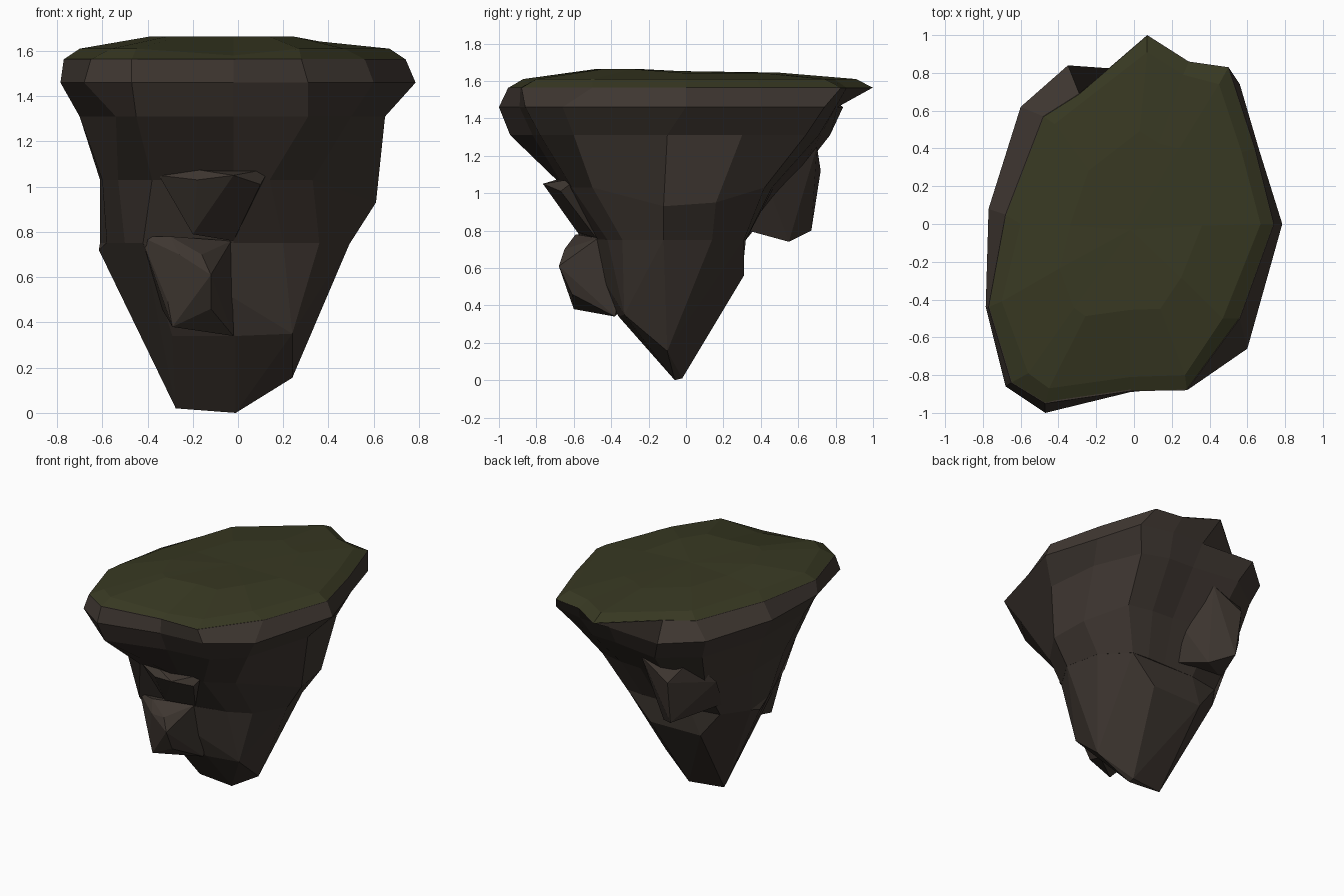
import bpy, bmesh
from mathutils import Vector

if "Cube" in bpy.data.objects:
    bpy.data.objects.remove(bpy.data.objects["Cube"])


def material(name, rgb):
    m = bpy.data.materials.new(name)
    m.diffuse_color = (*rgb, 1)
    m.use_nodes = True
    m.node_tree.nodes["Principled BSDF"].inputs["Base Color"].default_value = m.diffuse_color
    return m


ROCK = material("dark brown rock", (0.048, 0.037, 0.030))
GRASS = material("dark moss green", (0.039, 0.040, 0.016))


def finish(bm, name, mat):
    bmesh.ops.recalc_face_normals(bm, faces=bm.faces[:])
    me = bpy.data.meshes.new(name)
    bm.to_mesh(me)
    bm.free()
    me.materials.append(mat)
    ob = bpy.data.objects.new(name, me)
    bpy.context.collection.objects.link(ob)
    return ob


def loft(bm, sections):
    """Join (z, outline) sections of equal point count; returns vertex rings."""
    rings = [[bm.verts.new((x, y, z)) for x, y in pts] for z, pts in sections]
    for a, b in zip(rings, rings[1:]):
        n = len(a)
        for i in range(n):
            j = (i + 1) % n
            bm.faces.new((a[i], a[j], b[j], b[i]))
    return rings


def hull(name, pts, mat):
    """Faceted boulder wrapped around a few corner points."""
    bm = bmesh.new()
    vs = [bm.verts.new(p) for p in pts]
    res = bmesh.ops.convex_hull(bm, input=vs)
    junk = {g for g in res["geom_interior"] + res["geom_unused"]
            if isinstance(g, bmesh.types.BMVert)}
    bmesh.ops.delete(bm, geom=list(junk), context='VERTS')
    bmesh.ops.dissolve_limit(bm, angle_limit=0.12, verts=bm.verts[:], edges=bm.edges[:])
    return finish(bm, name, mat)


# Cross-sections, anticlockwise from front left
turf = [(-.45, -.87), (-.02, -.81), (.27, -.80), (.47, -.50), (.67, 0), (.57, .38), (.45, .74), (.26, .79),
        (.07, .91), (-.24, .67), (-.42, .53), (-.60, 0), (-.70, -.41), (-.56, -.79)]
lip = [(-.47, -.95), (-.02, -.885), (.28, -.88), (.56, -.50), (.74, 0), (.64, .40), (.50, .83), (.29, .86),
       (.07, 1.0), (-.29, .69), (-.48, .57), (-.68, .05), (-.77, -.44), (-.65, -.84)]
rim = [(-.47, -1.0), (-.02, -.89), (.31, -.86), (.60, -.66), (.785, 0), (.66, .40), (.56, .74), (.32, .80),
       (.07, .81), (-.35, .84), (-.60, .62), (-.77, .08), (-.785, -.44), (-.68, -.86)]
shoulder = [(-.45, -.94), (-.02, -.82), (.31, -.78), (.50, -.60), (.65, -.10), (.61, .30), (.47, .64), (.28, .71),
            (.08, .72), (-.28, .77), (-.54, .58), (-.70, .08), (-.70, -.40), (-.54, -.82)]
waist = [(-.38, -.62), (-.02, -.65), (.14, -.61), (.33, -.50), (.61, -.12), (.58, .16), (.40, .42), (.22, .46),
         (.05, .47), (-.25, .55), (-.50, .48), (-.61, .08), (-.60, -.30), (-.53, -.55)]
neck = [(-.42, -.57), (-.02, -.47), (.20, -.42), (.36, -.34), (.495, -.12), (.44, .14), (.27, .31), (.14, .32),
        (0, .32), (-.25, .32), (-.48, .28), (-.61, .10), (-.58, -.15), (-.50, -.35)]

# Rock body from the rim down to the neck
bm = bmesh.new()
rings = loft(bm, [(1.565, lip), (1.46, rim), (1.31, shoulder), (1.03, waist), (.75, neck)])
for i, z in ((4, .93), (5, .95)):
    rings[3][i].co.z = z
bm.faces.new(rings[0])
bm.faces.new(rings[-1])
finish(bm, "rock_body", ROCK)

# Tapering root below the neck
root = [(x, y, .752) for x, y in neck]
root += [(-.01, -.36, .34), (-.29, -.33, .34), (.24, -.33, .35), (.08, .31, .56), (-.33, .30, .56),
         (-.615, 0, .72), (-.275, -.06, .02), (-.01, -.06, 0), (-.01, -.02, .01), (.24, -.10, .155)]
hull("rock_root", root, ROCK)

# Outcrops: lower front, brow and back
hull("front_outcrop", [(-.30, -.59, .78), (-.03, -.47, .76), (-.43, -.55, .78), (-.26, -.65, .70),
                       (-.16, -.65, .70), (-.12, -.68, .61), (-.31, -.61, .49), (-.12, -.61, .46),
                       (-.29, -.60, .38), (-.02, -.38, .34), (-.36, -.25, .50), (-.02, -.30, .70)], ROCK)
hull("brow_ledge", [(-.34, -.60, 1.10), (-.35, -.64, 1.05), (-.18, -.73, 1.03), (-.02, -.765, 1.05),
                    (.10, -.67, 1.01), (.14, -.58, 1.08), (-.20, -.58, .79), (-.02, -.48, .76),
                    (-.15, -.45, 1.0)], ROCK)
hull("back_outcrop", [(-.45, .58, 1.27), (-.12, .70, 1.25), (-.35, .72, 1.12), (-.34, .67, .80),
                      (-.20, .55, .74), (-.10, .33, .80), (-.52, .30, .85), (-.56, .44, 1.08),
                      (-.02, .42, 1.08)], ROCK)

# Grass cap: bevelled edge, then a shallow uneven plateau
bm = bmesh.new()
centre = Vector((-.02, -.02))
plateau = [tuple(centre + (Vector(p) - centre) * .55) for p in turf]
rings = loft(bm, [(1.563, lip), (1.61, turf), (1.645, plateau)])
rings[1][1].co.z = 1.58
for v in rings[2]:
    v.co.z += .018 if v.co.y < -.2 else -.008 * v.co.x
bm.faces.new(rings[0])
bmesh.ops.poke(bm, faces=[bm.faces.new(rings[2])])
finish(bm, "grass_cap", GRASS)
